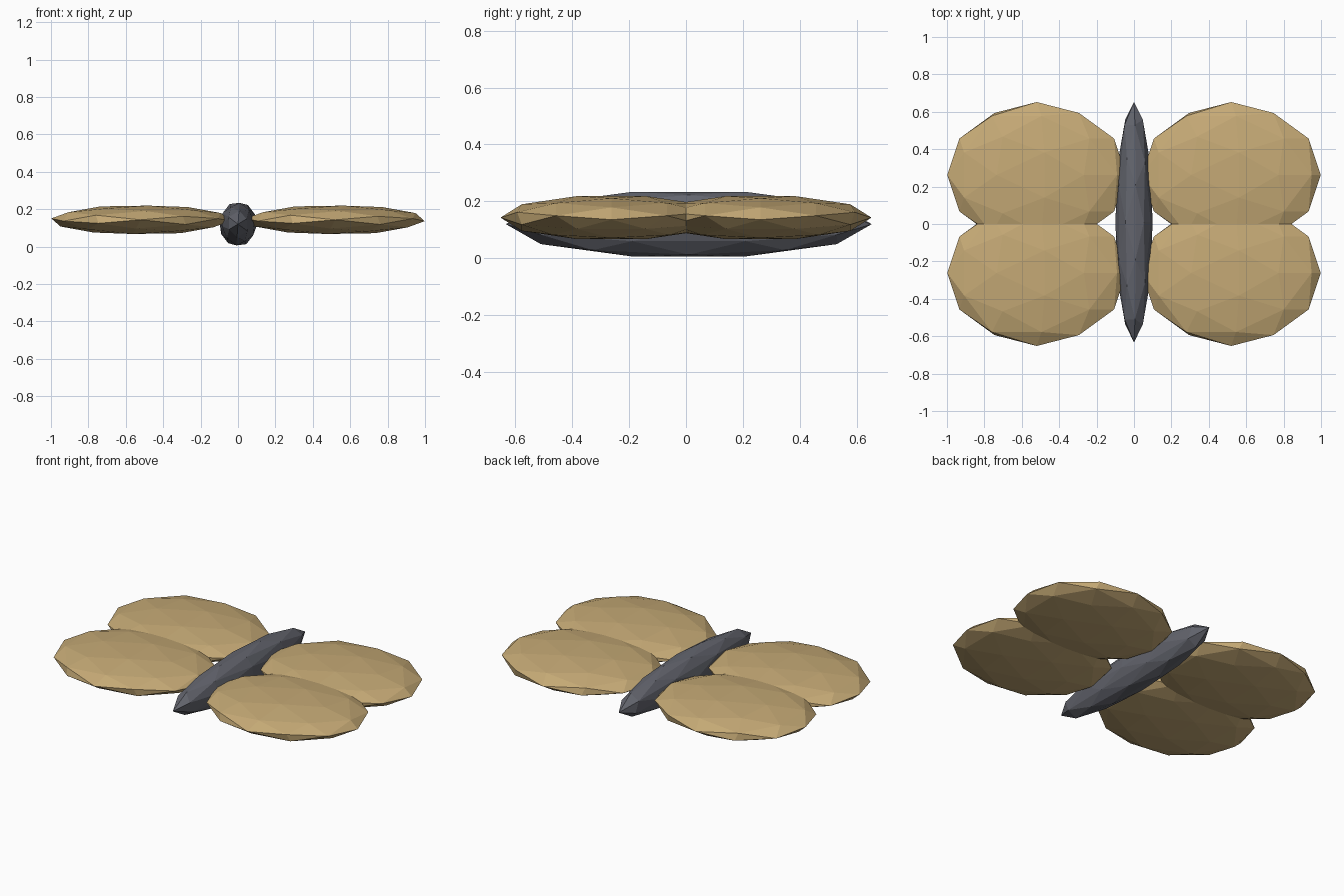
import bpy
import bmesh
from math import atan, sqrt
from mathutils import Matrix, Vector

cube = bpy.data.objects.get("Cube")
if cube:
    bpy.data.objects.remove(cube, do_unlink=True)


def make_material(name, rgb):
    mat = bpy.data.materials.new(name)
    mat.use_nodes = True
    color = (*rgb, 1.0)
    mat.diffuse_color = color
    mat.node_tree.nodes["Principled BSDF"].inputs["Base Color"].default_value = color
    return mat


# Turns the icosphere so that its edges, not its poles, face the axes
EDGE_UP = Matrix.Rotation(atan(2 / (1 + sqrt(5))), 4, "Y")


def faceted_ellipsoid(name, center, radii, mat):
    bm = bmesh.new()
    bmesh.ops.create_icosphere(bm, subdivisions=2, radius=1.0, matrix=EDGE_UP)
    bmesh.ops.scale(bm, vec=Vector(radii), verts=bm.verts)
    mesh = bpy.data.meshes.new(name)
    bm.to_mesh(mesh)
    bm.free()
    mesh.materials.append(mat)
    obj = bpy.data.objects.new(name, mesh)
    obj.location = center
    bpy.context.collection.objects.link(obj)
    return obj


tan = make_material("wing tan", (0.56, 0.40, 0.18))
slate = make_material("body slate", (0.125, 0.13, 0.155))

# Slender body
faceted_ellipsoid("body", (0, 0.01, 0.12), (0.10, 0.643, 0.12), slate)

# Two pairs of flat wings
for side, sx in (("left", 1), ("right", -1)):
    for end, sy in (("front", -1), ("back", 1)):
        faceted_ellipsoid(f"{end}_{side}_wing", (sx * 0.52, sy * 0.262, 0.143),
                          (0.48, 0.39, 0.08), tan)
